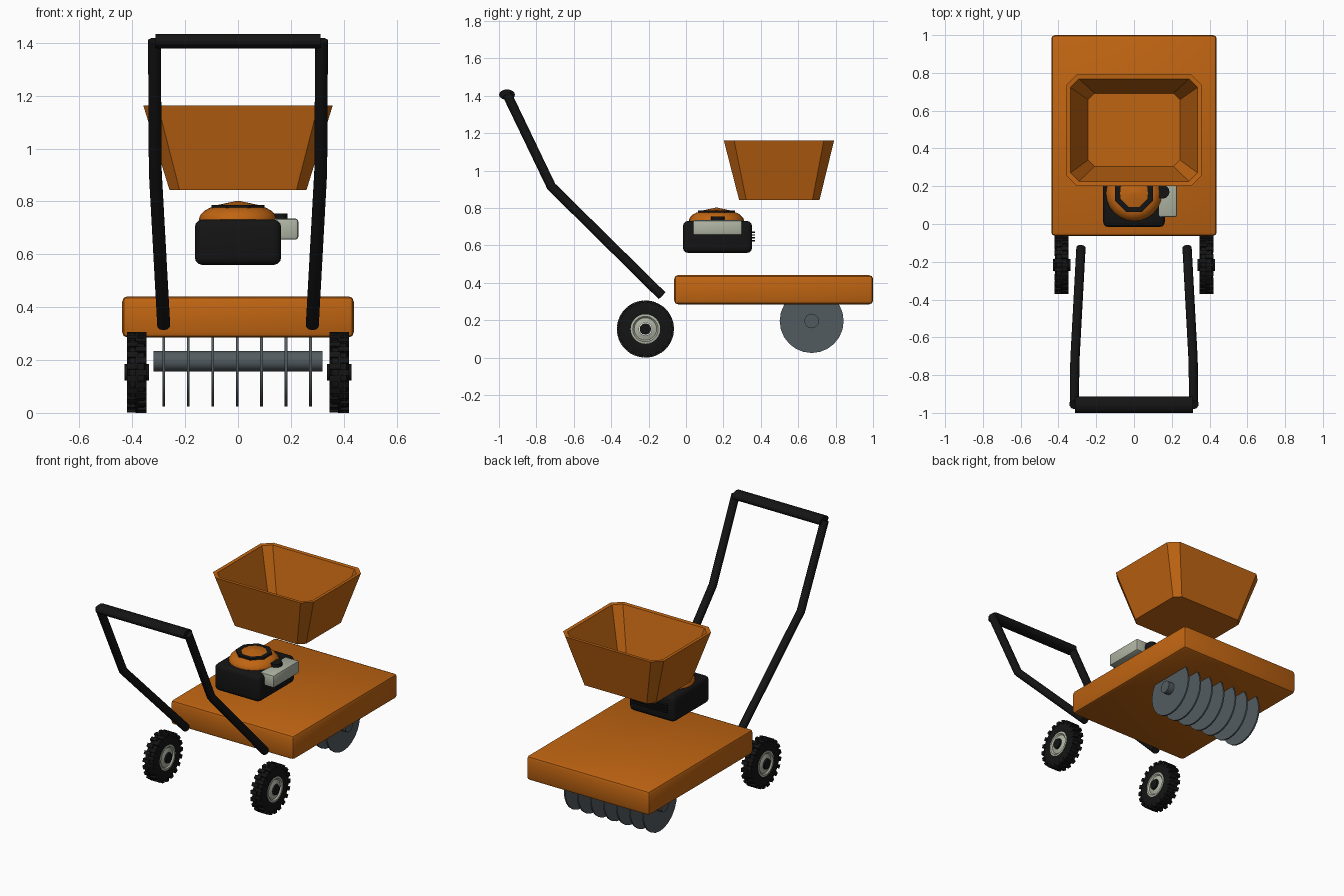
import bpy, bmesh, math
from mathutils import Vector, Matrix

if "Cube" in bpy.data.objects:
    bpy.data.objects.remove(bpy.data.objects["Cube"])


def mat(name, rgb):
    m = bpy.data.materials.new(name)
    m.diffuse_color = (*rgb, 1)
    m.use_nodes = True
    m.node_tree.nodes["Principled BSDF"].inputs["Base Color"].default_value = m.diffuse_color
    return m


ORANGE = mat("orange paint", (0.53, 0.13, 0.006))
BLACK = mat("black", (0.007, 0.007, 0.007))
SILVER = mat("pale grey metal", (0.43, 0.46, 0.37))
STEEL = mat("dark steel", (0.085, 0.105, 0.115))


def finish(name, bm, material, smooth=None):
    bmesh.ops.recalc_face_normals(bm, faces=bm.faces)
    me = bpy.data.meshes.new(name)
    bm.to_mesh(me)
    bm.free()
    me.materials.append(material)
    ob = bpy.data.objects.new(name, me)
    bpy.context.collection.objects.link(ob)
    if smooth:
        bpy.context.view_layer.objects.active = ob
        ob.select_set(True)
        bpy.ops.object.shade_smooth_by_angle(angle=math.radians(smooth))
        ob.select_set(False)
    return ob


def add_box(bm, lo, hi, rot=None):
    lo, hi = Vector(lo), Vector(hi)
    m = Matrix.Translation((lo + hi) / 2) @ Matrix.Diagonal((*(hi - lo), 1))
    bmesh.ops.create_cube(bm, size=1, matrix=rot @ m if rot else m)


def box(name, lo, hi, material, bevel=0.0, seg=2):
    bm = bmesh.new()
    add_box(bm, lo, hi)
    if bevel:
        bmesh.ops.bevel(bm, geom=bm.edges[:], offset=bevel, segments=seg,
                        profile=0.5, affect='EDGES')
    return finish(name, bm, material, 40)


def skin(bm, rings, closed=False):
    """Join equal-length rings of points with quads; cap the ends unless closed."""
    vs = [[bm.verts.new(p) for p in r] for r in rings]
    n = len(vs[0])
    pairs = list(zip(vs, vs[1:])) + ([(vs[-1], vs[0])] if closed else [])
    for a, b in pairs:
        for i in range(n):
            bm.faces.new((a[i], a[(i + 1) % n], b[(i + 1) % n], b[i]))
    if not closed:
        bm.faces.new(vs[0])
        bm.faces.new(vs[-1])


def lathe(name, profile, centre, material, n, axis='Z', closed=False, smooth=35, turn=0.0):
    """Spin (radius, height) points round an axis through centre."""
    c = Vector(centre)
    rings = []
    for r, h in profile:
        ring = []
        for i in range(n):
            a = 2 * math.pi * (i + turn) / n
            u, v = r * math.cos(a), r * math.sin(a)
            ring.append(c + Vector((u, v, h) if axis == 'Z' else (h, u, v)))
        rings.append(ring)
    bm = bmesh.new()
    skin(bm, rings, closed)
    return finish(name, bm, material, smooth)


# deck
box("deck", (-0.438, -0.063, 0.285), (0.438, 1.0, 0.441), ORANGE, 0.02)


# hopper: chamfered tub, outer wall up, inner wall back down to the floor
def octagon(hx, y0, y1, c, z):
    return [(-hx + c, y0, z), (hx - c, y0, z), (hx, y0 + c, z), (hx, y1 - c, z),
            (hx - c, y1, z), (-hx + c, y1, z), (-hx, y1 - c, z), (-hx, y0 + c, z)]


bm = bmesh.new()
skin(bm, [octagon(0.259, 0.284, 0.714, 0.038, 0.843),
          octagon(0.358, 0.202, 0.792, 0.055, 1.162),
          octagon(0.336, 0.226, 0.768, 0.045, 1.160),
          octagon(0.243, 0.305, 0.692, 0.034, 0.866)])
finish("hopper", bm, ORANGE)

# engine block, cooling fins, fan cover
box("engine_block", (-0.163, -0.016, 0.56), (0.163, 0.353, 0.731), BLACK, 0.027, 3)
bm = bmesh.new()
for k in range(4):
    z = 0.622 + k * 0.015
    add_box(bm, (-0.12, 0.34, z), (0.12, 0.37, z + 0.007))
finish("cooling_fins", bm, BLACK)
EC = (0, 0.163, 0)
lathe("engine_cover", [(0.148, 0.69), (0.148, 0.735), (0.141, 0.75), (0.126, 0.765),
                       (0.104, 0.777)], EC, ORANGE, 24)
lathe("starter_ring", [(0.078, 0.77), (0.108, 0.77), (0.108, 0.787), (0.078, 0.787)],
      EC, BLACK, 8, closed=True, smooth=None, turn=0.5)
lathe("starter_cap", [(0.084, 0.77), (0.084, 0.785), (0.004, 0.802)], EC, ORANGE, 12)

# air filter box and its fuel knob
box("air_filter", (0.13, 0.037, 0.655), (0.228, 0.30, 0.735), SILVER, 0.011)
lathe("fuel_cap", [(0.036, 0.72), (0.036, 0.755)], (0.152, 0.17, 0), BLACK, 12)


# handle side tubes, bottom ends cut level
def tube(name, pts, r, n=10):
    pts = [Vector(p) for p in pts]
    rings = []
    for i, p in enumerate(pts):
        d0 = (p - pts[i - 1]).normalized() if i else None
        d1 = (pts[i + 1] - p).normalized() if i < len(pts) - 1 else None
        d = ((d0 or d1) + (d1 or d0)).normalized()
        u = Vector((1, 0, 0))
        u = (u - d * u.dot(d)).normalized()
        v = d.cross(u)
        ring = []
        for k in range(n):
            a = 2 * math.pi * (k + 0.5) / n
            ring.append(p + r * (u * math.cos(a) + v * math.sin(a)))
        rings.append(ring)
    bm = bmesh.new()
    skin(bm, rings)
    return finish(name, bm, BLACK, 40)


for s, side in ((-1, "left"), (1, "right")):
    tube(f"{side}_handle_tube", [(s * 0.281, -0.128, 0.331), (s * 0.313, -0.72, 0.915),
                                 (s * 0.316, -0.957, 1.408)], 0.0255)

# grip bar, flattened oval
grip = lathe("grip_bar", [(0.028, -0.313), (0.028, 0.313)], (0, 0, 0), BLACK, 16, 'X')
grip.scale = (1, 1.52, 1)
grip.location = (0, -0.957, 1.406)

# wheels with staggered tread blocks
WY, WZ = -0.217, 0.153
for s, side in ((-1, "left"), (1, "right")):
    c = (s * 0.383, WY, WZ)
    lathe(f"{side}_tyre", [(0.078, -0.032), (0.125, -0.036), (0.143, -0.028), (0.143, 0.028),
                           (0.125, 0.036), (0.078, 0.032)], c, BLACK, 32, 'X', True)
    bm = bmesh.new()
    for k in range(40):
        rot = Matrix.Translation(c) @ Matrix.Rotation(2 * math.pi * k / 40, 4, 'X')
        x0, x1 = (-0.037, 0.004) if k % 2 else (-0.004, 0.037)
        add_box(bm, (x0, -0.0115, 0.128), (x1, 0.0115, 0.1525), rot)
    finish(f"{side}_tread", bm, BLACK)
    lathe(f"{side}_rim", [(0.079, -0.034), (0.079, 0.034), (0.068, 0.036), (0.060, 0.028),
                          (0.034, 0.036), (0.034, -0.036), (0.060, -0.028), (0.068, -0.036)],
          c, SILVER, 24, 'X', True)
    lathe(f"{side}_hub", [(0.031, -0.046), (0.031, 0.046)], c, BLACK, 12, 'X')

# seeding discs on a roller shaft
DY, DZ = 0.672, 0.196
lathe("disc_shaft", [(0.039, -0.32), (0.039, 0.32)], (0, DY, DZ), STEEL, 16, 'X')
for i in range(7):
    lathe(f"cutting_disc_{i + 1}", [(0.171, -0.005), (0.171, 0.005)],
          (-0.281 + i * 0.0925, DY, DZ), STEEL, 24, 'X')
